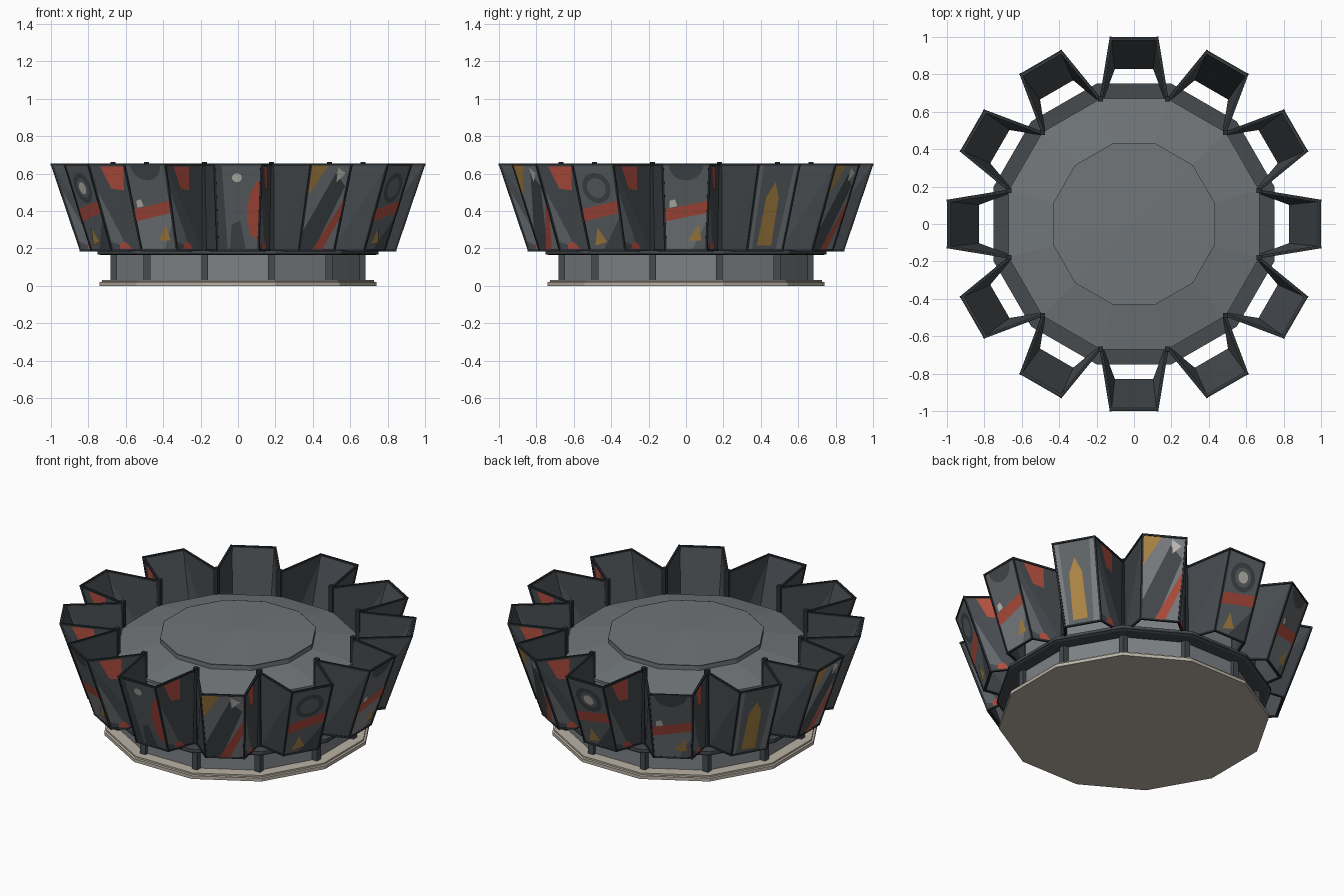
import bpy, math
from math import cos, sin, pi, radians
from mathutils import Vector

cube = bpy.data.objects.get("Cube")
if cube:
    bpy.data.objects.remove(cube, do_unlink=True)


def material(name, *srgb):
    m = bpy.data.materials.new(name)
    col = [(c / 255 / 12.92 if c < 11 else ((c / 255 + 0.055) / 1.055) ** 2.4) for c in srgb] + [1]
    m.use_nodes = True
    m.diffuse_color = col
    bsdf = next(n for n in m.node_tree.nodes if n.type == 'BSDF_PRINCIPLED')
    bsdf.inputs["Base Color"].default_value = col
    return m


MATS = {
    "trim": material("dark trim", 42, 45, 49),
    "slate": material("dark slate", 70, 75, 79),
    "grey": material("mid grey", 98, 103, 106),
    "light": material("light grey", 124, 129, 132),
    "roof": material("roof grey", 112, 117, 120),
    "stone": material("pale stone", 186, 178, 165),
    "red": material("rust red", 178, 78, 62),
    "ochre": material("ochre", 176, 136, 70),
    "pale": material("off white", 196, 194, 184),
}
SIDES = 12


class Part:
    """Collects faces with colours and turns them into one object."""
    def __init__(self):
        self.verts, self.faces, self.cols, self.used = [], [], [], []

    def face(self, pts, col):
        if col not in self.used:
            self.used.append(col)
        n = len(self.verts)
        self.verts += [tuple(p) for p in pts]
        self.faces.append(tuple(range(n, n + len(pts))))
        self.cols.append(self.used.index(col))

    def prism(self, low, high, col):
        self.face(low[::-1], col)
        self.face(high, col)
        for i in range(len(low)):
            j = (i + 1) % len(low)
            self.face([low[i], low[j], high[j], high[i]], col)

    def bar(self, a, b, size, col):
        d = (b - a).normalized()
        q = d.to_track_quat('Z', 'Y')
        h = size / 2
        sq = [q @ Vector((x, y, 0)) for x, y in ((-h, -h), (h, -h), (h, h), (-h, h))]
        self.prism([a - d * h + s for s in sq], [b + d * h + s for s in sq], col)

    def build(self, name, turn=0):
        me = bpy.data.meshes.new(name)
        me.from_pydata(self.verts, [], self.faces)
        for c in self.used:
            me.materials.append(MATS[c])
        for p, c in zip(me.polygons, self.cols):
            p.material_index = c
        ob = bpy.data.objects.new(name, me)
        ob.rotation_euler.z = turn
        bpy.context.collection.objects.link(ob)
        return ob


def ring(apothem, z):
    r = apothem / cos(pi / SIDES)
    return [Vector((r * cos(a), r * sin(a), z))
            for a in ((k + 0.5) * 2 * pi / SIDES for k in range(SIDES))]


def turned(name, profile, col, caps=True):
    """Twelve-sided solid from (apothem, height) pairs."""
    part = Part()
    rings = [ring(*p) for p in profile]
    for lo, hi in zip(rings, rings[1:]):
        for i in range(SIDES):
            j = (i + 1) % SIDES
            part.face([lo[i], lo[j], hi[j], hi[i]], col)
    if caps:
        part.face(rings[0][::-1], col)
        part.face(rings[-1], col)
    return part.build(name)


# Central drum
turned("plinth", [(0.74, 0), (0.74, 0.02), (0.728, 0.022), (0.728, 0.032)], "stone")
turned("drum_wall", [(0.66, 0.03), (0.66, 0.49)], "light", False)
turned("ledge", [(0.735, 0.165), (0.75, 0.172), (0.75, 0.19)], "slate")
turned("ledge_edge", [(0.752, 0.168), (0.752, 0.176)], "trim", False)
turned("roof", [(0.67, 0.485), (0.67, 0.5), (0.43, 0.545)], "roof")
turned("roof_disc", [(0.43, 0.54), (0.43, 0.575), (0.02, 0.588)], "roof")
turned("roof_disc_edge", [(0.431, 0.57), (0.431, 0.575)], "slate", False)

# Corner posts
posts = Part()
for k in range(SIDES):
    a = (k + 0.5) * 2 * pi / SIDES
    d = Vector((cos(a), sin(a), 0))
    up = Vector((0, 0, 1))
    posts.bar(d * 0.688 + up * 0.05, d * 0.688 + up * 0.16, 0.036, "slate")
    posts.bar(d * 0.692 + up * 0.20, d * 0.692 + up * 0.65, 0.026, "trim")
posts.build("corner_posts")

# Bay corners: outer bottom, outer top, inner bottom, inner top (right side)
OB, OT = Vector((0.108, -0.84, 0.19)), Vector((0.125, -0.995, 0.648))
IB, IT = Vector((0.170, -0.675, 0.19)), Vector((0.178, -0.672, 0.648))


def flip(p):
    return Vector((-p.x, p.y, p.z))


def front_point(u, v, lift):
    p = OB.lerp(OT, v)
    n = Vector((0, -(OT.z - OB.z), OT.y - OB.y)).normalized()
    return Vector((p.x * u, p.y, p.z)) + n * lift


def side_point(u, v, lift):
    if u + v <= 1:
        p, n = OB + u * (IB - OB) + v * (OT - OB), (IB - OB).cross(OT - OB)
    else:
        p, n = IT + (1 - u) * (OT - IT) + (1 - v) * (IB - IT), (OT - IT).cross(IB - IT)
    return p + n.normalized() * lift * (1 if n.x > 0 else -1)


def disc(u, v, r, a0=0, a1=360, n=24):
    """Circle or arc in panel units, kept round on the panel."""
    return [(u + r / 0.118 * cos(radians(a0 + (a1 - a0) * i / n)),
             v + r / 0.484 * sin(radians(a0 + (a1 - a0) * i / n)))
            for i in range(n + (a1 - a0 < 360))]


FULL = [(-1, 0), (1, 0), (1, 1), (-1, 1)]
BAND = [(-1, .34), (1, .44), (1, .58), (-1, .48)]


def mural(kind, k):
    if kind == 0 and k == 0:
        return [("grey", FULL), ("slate", [(-1, 0), (-.5, 0), (-.7, 1), (-1, 1)]),
                ("slate", [(-.4, 0), (.4, 0), (.1, .35), (-.3, .3)]),
                ("red", [(1, .12), (.6, .18), (.4, .4), (.5, .64), (.8, .8), (1, .8)]),
                ("pale", disc(-.05, .85, .025))]
    if kind == 0:
        return [("grey", FULL), ("light", [(-1, 0), (-.75, 0), (-.75, 1), (-1, 1)]),
                ("light", [(.6, 0), (1, 0), (1, 1), (.75, 1)]),
                ("ochre", [(-.5, .06), (.3, .06), (.25, .62), (-.05, .8), (-.4, .62)])]
    if kind == 1:
        return [("light", FULL), ("slate", [(-1, 0), (-.2, 0), (.9, .75), (.3, .9), (-1, .2)]),
                ("ochre", [(-1, .62), (-.1, 1), (-1, 1)]),
                ("red", [(-.3, 0), (.25, 0), (1, .42), (1, .62)]),
                ("pale", [(.35, .97), (.8, .9), (.4, .8)])]
    if kind == 2:
        return [("grey", FULL), ("slate", [(-.2, 0), (1, 0), (1, .4)]), ("red", BAND),
                ("slate", disc(0, .73, .085)), ("grey", disc(0, .73, .056)),
                ("ochre", [(-.6, .06), (.1, .1), (-.3, .27)])
                ] + ([("pale", disc(0, .73, .034))] if k != 2 else [])
    return [("grey", FULL), ("light", [(-1, 0), (.3, 0), (1, .35), (1, .45), (-1, .35)]),
            ("slate", disc(0, 1, .088, 180, 360)), ("red", BAND),
            ("ochre", [(.1, .12), (.75, .12), (.6, .3)]),
            ("pale", [(-.75, .5), (-.4, .52), (-.5, .6), (-.75, .58)])]


SIDE_PAINT = [("grey", [(.05, .1), (.5, .03), (.05, .7)]),
              ("red", [(.25, 0), (.65, 0), (.5, .1), (.3, .08)]),
              ("red", [(.2, .98), (.6, .98), (.62, .7), (.4, .72)])]

for k in range(SIDES):
    turn = k * 2 * pi / SIDES
    # Outer panel and two folded side panels
    shell = Part()
    thick = Vector((0, 0.012, 0))
    panel = [flip(OB), OB, OT, flip(OT)]
    shell.prism([p + thick for p in panel], panel, "slate")
    for m in (lambda p: p, flip):
        inward = m(Vector((-0.01, 0, 0)))
        for tri in ((OB, IB, OT), (IB, IT, OT)):
            pts = [m(p) for p in tri]
            if m is flip:
                pts.reverse()
            shell.prism([p + inward for p in pts], pts, "slate")
    shell.build(f"bay_shell_{k}", turn)

    # Dark bars along the edges
    frame = Part()
    for a, b in ((OB, flip(OB)), (OT, flip(OT))):
        frame.bar(a, b, 0.011, "trim")
    for m in (lambda p: p, flip):
        for a, b in ((OB, OT), (OB, IB), (OT, IT)):
            frame.bar(m(a), m(b), 0.011, "trim")
    frame.build(f"bay_frame_{k}", turn)

    # Painted shapes on the outer panel and one side
    paint = Part()
    for i, (col, pts) in enumerate(mural(k % 4, k)):
        paint.face([front_point(u, v, 0.0015 + i * 0.0009) for u, v in pts], col)
    for i, (col, pts) in enumerate(SIDE_PAINT):
        paint.face([side_point(u, v, 0.0015 + i * 0.001) for u, v in pts], col)
    paint.build(f"bay_mural_{k}", turn)
